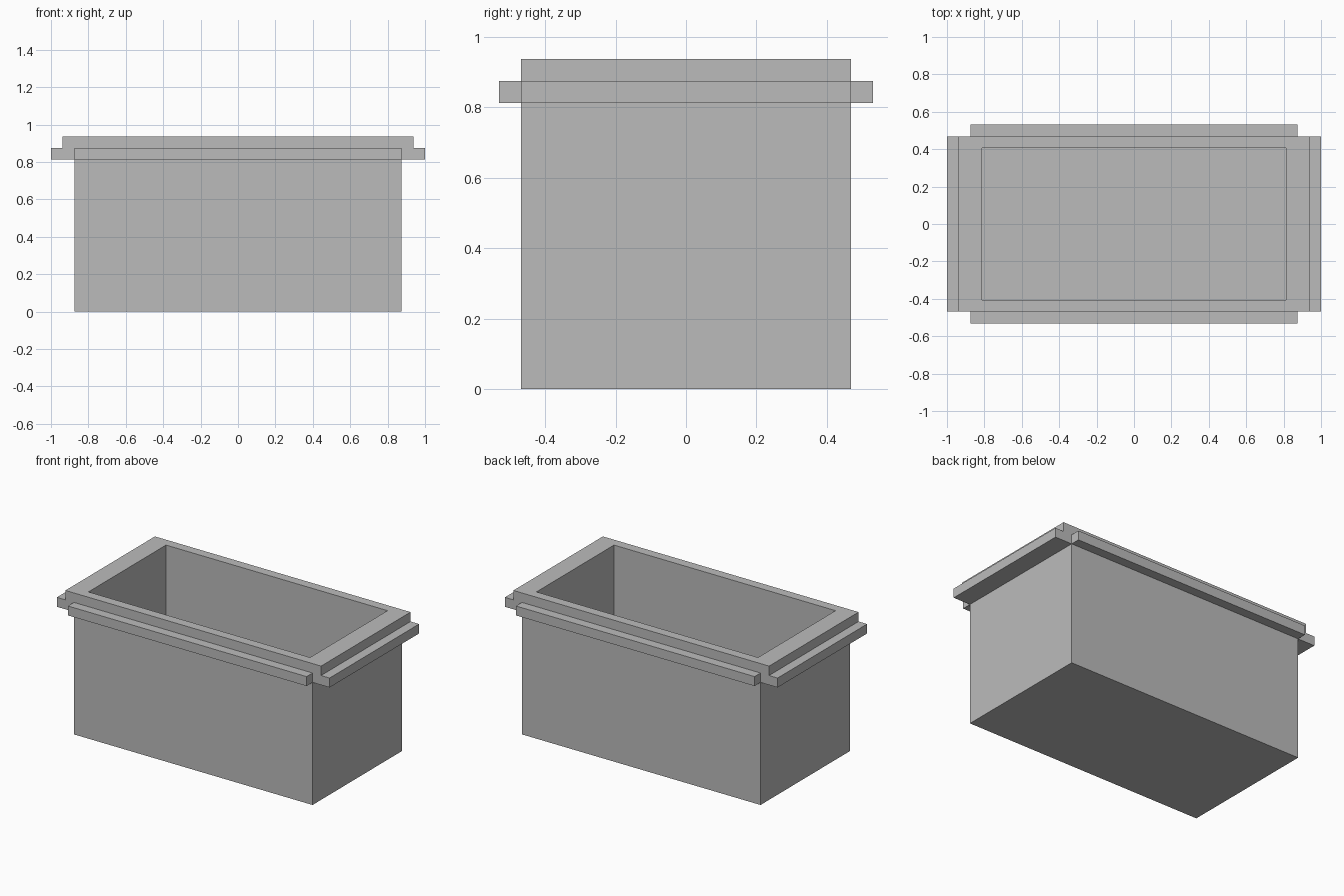
import bpy
import bmesh

default = bpy.data.objects.get("Cube")
if default:
    bpy.data.objects.remove(default, do_unlink=True)

U = 1 / 16                      # module: wall, rail and rim thickness
HALF_X, HALF_Y = 14 * U, 7.5 * U
TOP = 15 * U
RAIL_LOW, RAIL_HIGH = TOP - 2 * U, TOP - U

grey = bpy.data.materials.new("plain grey")
grey.use_nodes = True
colour = (0.5, 0.5, 0.5, 1)
grey.diffuse_color = colour
grey.node_tree.nodes["Principled BSDF"].inputs["Base Color"].default_value = colour


def make_object(name, bm):
    bmesh.ops.recalc_face_normals(bm, faces=bm.faces)
    mesh = bpy.data.meshes.new(name)
    bm.to_mesh(mesh)
    bm.free()
    mesh.materials.append(grey)
    obj = bpy.data.objects.new(name, mesh)
    bpy.context.collection.objects.link(obj)
    return obj


def add_box(name, low, high):
    bm = bmesh.new()
    bmesh.ops.create_cube(bm, size=1)
    for v in bm.verts:
        v.co = [high[i] if v.co[i] > 0 else low[i] for i in range(3)]
    return make_object(name, bm)


# Trough: stepped end profile, mirrored and extruded from front to back
right_half = [
    (HALF_X, 0), (HALF_X, RAIL_LOW),
    (HALF_X + 2 * U, RAIL_LOW), (HALF_X + 2 * U, RAIL_HIGH),
    (HALF_X + U, RAIL_HIGH), (HALF_X + U, TOP),
]
profile = right_half + [(-x, z) for x, z in reversed(right_half)]
bm = bmesh.new()
face = bm.faces.new([bm.verts.new((x, -HALF_Y, z)) for x, z in profile])
extruded = bmesh.ops.extrude_face_region(bm, geom=[face])["geom"]
bmesh.ops.translate(bm, vec=(0, 2 * HALF_Y, 0),
                    verts=[g for g in extruded if isinstance(g, bmesh.types.BMVert)])
trough = make_object("trough", bm)

# Hollow inside, open at the top
cavity = add_box("cavity_cutter",
                 (-HALF_X + U, -HALF_Y + U, U),
                 (HALF_X - U, HALF_Y - U, TOP + U))
cavity.hide_render = True
cavity.hide_viewport = True
cavity.display_type = 'WIRE'
cut = trough.modifiers.new("hollow", 'BOOLEAN')
cut.operation = 'DIFFERENCE'
cut.solver = 'EXACT'
cut.object = cavity

# Apply the cut and discard the cutter
bpy.context.view_layer.update()
evaluated = trough.evaluated_get(bpy.context.evaluated_depsgraph_get())
hollow_mesh = bpy.data.meshes.new_from_object(evaluated)
trough.modifiers.clear()
trough.data = hollow_mesh
bpy.data.objects.remove(cavity, do_unlink=True)

# Long rails on the front and back
for name, side in (("front_rail", -1), ("back_rail", 1)):
    y_low, y_high = sorted((side * HALF_Y, side * (HALF_Y + U)))
    add_box(name, (-HALF_X, y_low, RAIL_LOW), (HALF_X, y_high, RAIL_HIGH))
